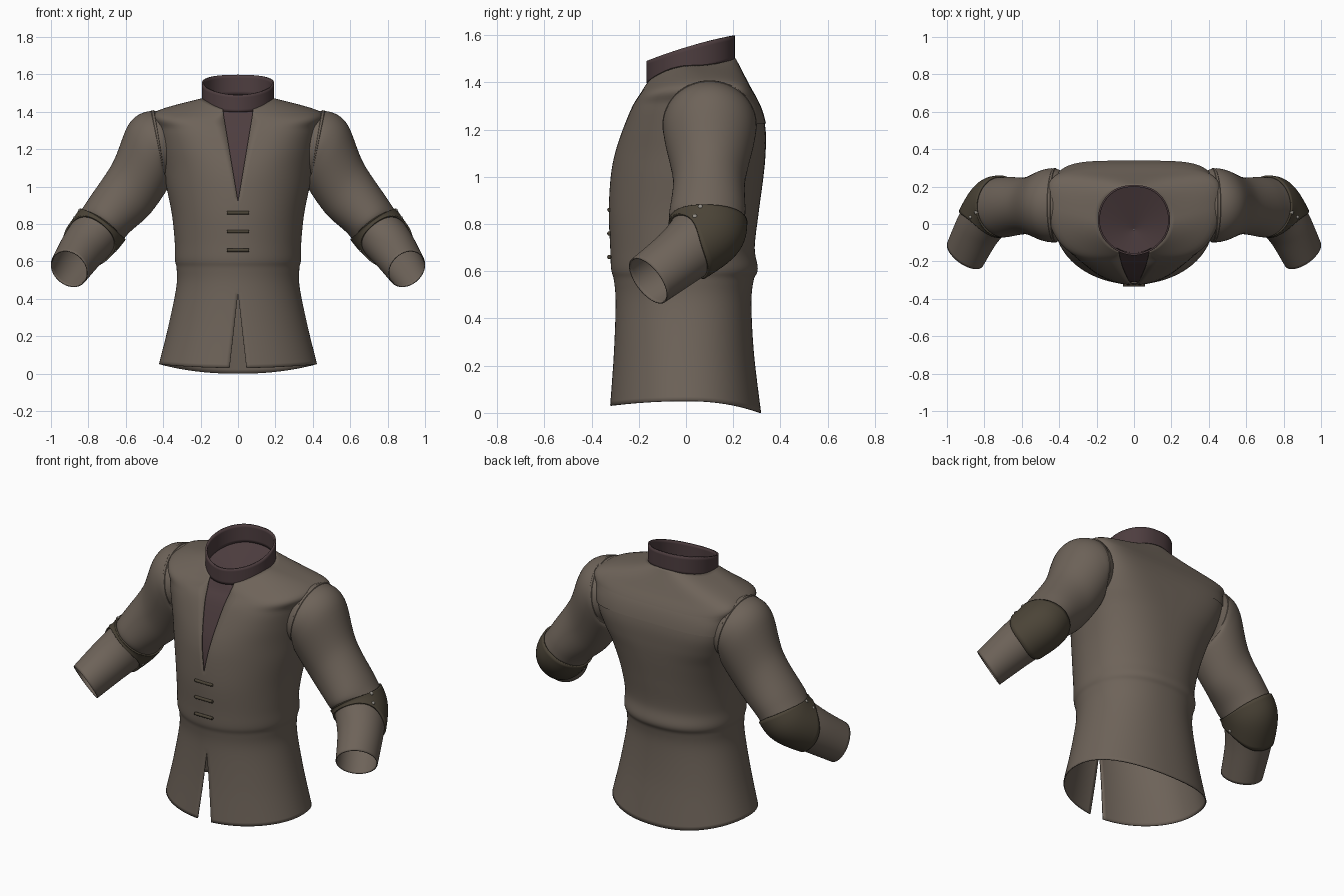
import bpy, bmesh
from math import sin, cos, pi, acos
from mathutils import Vector

if "Cube" in bpy.data.objects:
    bpy.data.objects.remove(bpy.data.objects["Cube"])


def material(name, rgb):
    m = bpy.data.materials.new(name)
    m.diffuse_color = (*rgb, 1)
    m.use_nodes = True
    m.node_tree.nodes["Principled BSDF"].inputs["Base Color"].default_value = m.diffuse_color
    return m


CLOTH = material("brown_cloth", (0.155, 0.125, 0.10))
LINING = material("plum_lining", (0.075, 0.047, 0.05))
LEATHER = material("dark_leather", (0.07, 0.057, 0.038))
METAL = material("rivet_metal", (0.3, 0.28, 0.25))


def span(a, b, n):
    return [a + (b - a) * i / n for i in range(n + 1)]


def spline(rows, t):
    """Catmull-Rom blend of neighbouring rows"""
    i = min(max(int(t), 0), len(rows) - 2)
    f = t - i
    p0, p1, p2, p3 = (rows[min(max(i + k, 0), len(rows) - 1)] for k in (-1, 0, 1, 2))
    return [b + (c - a) / 2 * f + (2 * a - 5 * b + 4 * c - d) / 2 * f * f
            + (3 * b - a - 3 * c + d) / 2 * f ** 3 for a, b, c, d in zip(p0, p1, p2, p3)]


def finish(ob, mat, mirror=False, thick=0):
    ob.data.materials.append(mat)
    if mirror:      # mirror first so the centre seam welds before thickening
        ob.modifiers.new("Mirror", 'MIRROR')
    if thick:
        s = ob.modifiers.new("Thickness", 'SOLIDIFY')
        s.thickness, s.offset = thick, 0
    bpy.ops.object.select_all(action='DESELECT')
    ob.select_set(True)
    bpy.context.view_layer.objects.active = ob
    bpy.ops.object.shade_smooth_by_angle(angle=0.7)
    return ob


def sheet(name, pts, mat, closed=False, mirror=False, thick=0, skip=None):
    """Surface through a grid of points"""
    bm = bmesh.new()
    g = [[bm.verts.new(p) for p in row] for row in pts]
    n = len(g[0])
    for r, q in zip(g, g[1:]):
        for j in range(n if closed else n - 1):
            k = (j + 1) % n
            if not (skip and skip((r[j].co + q[k].co) / 2)):
                bm.faces.new((r[j], r[k], q[k], q[j]))
    bmesh.ops.recalc_face_normals(bm, faces=bm.faces)
    me = bpy.data.meshes.new(name)
    bm.to_mesh(me)
    bm.free()
    ob = bpy.data.objects.new(name, me)
    bpy.context.collection.objects.link(ob)
    return finish(ob, mat, mirror, thick)


# Torso rows: half width, front y, back y, mid y, side z, front z, back z, back and front squareness
TORSO = [
    (.42, -.32, .315, 0, .05, .03, .0, .9, 1),
    (.37, -.303, .285, 0, .25, .25, .25, .9, 1),
    (.327, -.295, .274, 0, .46, .46, .46, .9, 1),
    (.325, -.302, .283, 0, .56, .56, .56, .9, 1),
    (.334, -.314, .301, 0, .61, .61, .61, .9, 1),
    (.335, -.318, .288, 0, .70, .70, .70, .9, 1),
    (.35, -.324, .305, .02, .85, .85, .85, .85, 1),
    (.38, -.316, .325, .05, 1.0, 1.0, 1.0, .75, 1),
    (.40, -.298, .334, .08, 1.1, 1.1, 1.1, .6, .9),
    (.42, -.265, .334, .1, 1.2, 1.2, 1.2, .48, .72),
    (.435, -.223, .312, .1, 1.31, 1.3, 1.3, .42, .56),
    (.445, -.185, .265, .1, 1.395, 1.36, 1.39, .45, .55),
    (.19, -.165, .208, .02, 1.47, 1.40, 1.50, 1, 1)]


def torso(t, a, off=0):
    hx, yf, yb, ym, zs, zf, zb, eb, ef = spline(TORSO, t)
    s, c = sin(a), max(cos(a), 0)
    if s < 0:
        x, y, z = (hx + off) * c ** ef, ym + (ym - yf + off) * s, zs + (zf - zs) * s * s
    else:
        x, y, z = (hx + off) * c ** eb, ym + (yb - ym + off) * s ** eb, zs + (zb - zs) * s * s
    return Vector((x if x > 1e-4 else 0, y, z))


def front_angle(t, extra=0):
    """Angle where the front edge lies, leaving the neck V and the skirt slit open"""
    r = spline(TORSO, t)
    gap = max(.045 * (.43 - r[5]) / .4, .08 * (r[5] - .92) / .48, 0) + extra
    return -acos(min(gap / r[0], 1) ** (1 / r[8]))


sheet("jacket_body", [[torso(t, a) for a in span(front_angle(t), pi / 2, 56)] for t in span(0, 12, 84)],
      CLOTH, mirror=True, thick=.006,
      skip=lambda c: c.x > .36 and ((c.y - .1) / .13) ** 2 + ((c.z - 1.22) / .13) ** 2 < 1)

# Back yoke, fading into the shoulder
sheet("back_yoke", [[torso(t, a, .008 * (1 - (t - 9.25) / 1.6)) for a in span(.05, pi / 2, 28)]
                    for t in span(9.25, 11, 14)], CLOTH, mirror=True)

# Dark insert behind the open neck
sheet("neck_insert", [[torso(t, a, -.012) for a in span(-pi / 2, front_angle(t, .02), 5)]
                      for t in span(6.3, 12, 36)], LINING, mirror=True)


# Standing collar (egg-shaped, narrower in front), with an inner panel closing the neck
def collar(h, a):
    s, c = sin(a), cos(a)
    y = .02 + .183 * s
    k = (y + .163) / .366
    x = .188 * (abs(c) ** (.85 if s > 0 else 1.08)) * (1 if c > 0 else -1)
    base = 1.405 + .095 * k
    top = 1.49 + .15 * k - .042 * k * k
    return Vector((x, y, base + (top - base) * h))


ring = [2 * pi * i / 64 for i in range(64)]
sheet("collar", [[collar(h, a) for a in ring] for h in span(-.08, 1, 6)],
      LINING, closed=True, thick=.01)
centre = Vector((0, -.03, 1.40))
sheet("neck_panel", [[collar(-.05, a).lerp(centre, f) for a in ring] for f in (0, .5, .99)],
      LINING, closed=True)

# Sleeve rows: centre, direction, front-back radius, up-down radius
SLEEVE = [
    (.355, .10, 1.215, 1, 0, -.1, .165, .16),
    (.42, .10, 1.222, .98, 0, -.17, .193, .183),
    (.475, .10, 1.17, .85, 0, -.5, .188, .198),
    (.57, .098, .99, .79, 0, -.61, .15, .164),
    (.69, .09, .843, .61, 0, -.79, .158, .138),
    (.755, .08, .757, .55, -.36, -.7, .150, .133),
    (.83, -.02, .667, .5, -.68, -.53, .125, .122),
    (.902, -.16, .56, .47, -.72, -.5, .115, .106)]


def sleeve(t, a, off=0):
    r = spline(SLEEVE, t)
    n = Vector(r[3:6]).normalized()
    v = (Vector((0, 1, 0)) - n * n.y).normalized()
    return Vector(r[:3]) + v * cos(a) * (r[6] + off) + n.cross(v) * sin(a) * (r[7] + off)


sheet("sleeve", [[sleeve(t, a) for a in ring] for t in span(0, 7, 56)],
      CLOTH, closed=True, mirror=True, thick=.006)
sheet("armhole_seam", [[sleeve(t, a, o) for a in ring]
                       for t, o in ((.9, -.004), (.98, .006), (1.1, .006), (1.16, 0))],
      CLOTH, closed=True, mirror=True)


# Elbow patch: wide over the elbow, narrowing to a strap in front
def patch(f, a):
    w = (1 + cos(a)) / 2
    w = w * w * (3 - 2 * w)
    t0 = 4.58 - .35 * w + .12 * max(sin(a), 0)
    t1 = 5.15 + .75 * w
    return sleeve(t0 + (t1 - t0) * f, a, .008)


sheet("elbow_patch", [[patch(f, a) for a in ring] for f in span(0, 1, 14)],
      LEATHER, closed=True, mirror=True, thick=.01)

# Rivets on the patch
for i, (f, a) in enumerate(((.15, 1.75), (.8, 1.75), (.85, 4.5))):
    bpy.ops.mesh.primitive_uv_sphere_add(segments=12, ring_count=8, radius=.011)
    ob = bpy.context.object
    ob.name = f"rivet_{i + 1}"
    for v in ob.data.vertices:
        v.co += patch(f, a)
    finish(ob, METAL, mirror=True)

# Three toggle bars closing the front
for i, z in enumerate((.86, .76, .66)):
    bpy.ops.mesh.primitive_cylinder_add(vertices=12, radius=.009, depth=.12,
                                        location=(0, -.325, z), rotation=(0, pi / 2, 0))
    ob = bpy.context.object
    ob.name = f"toggle_{i + 1}"
    b = ob.modifiers.new("Bevel", 'BEVEL')
    b.width, b.segments = .004, 2
    finish(ob, LEATHER)
